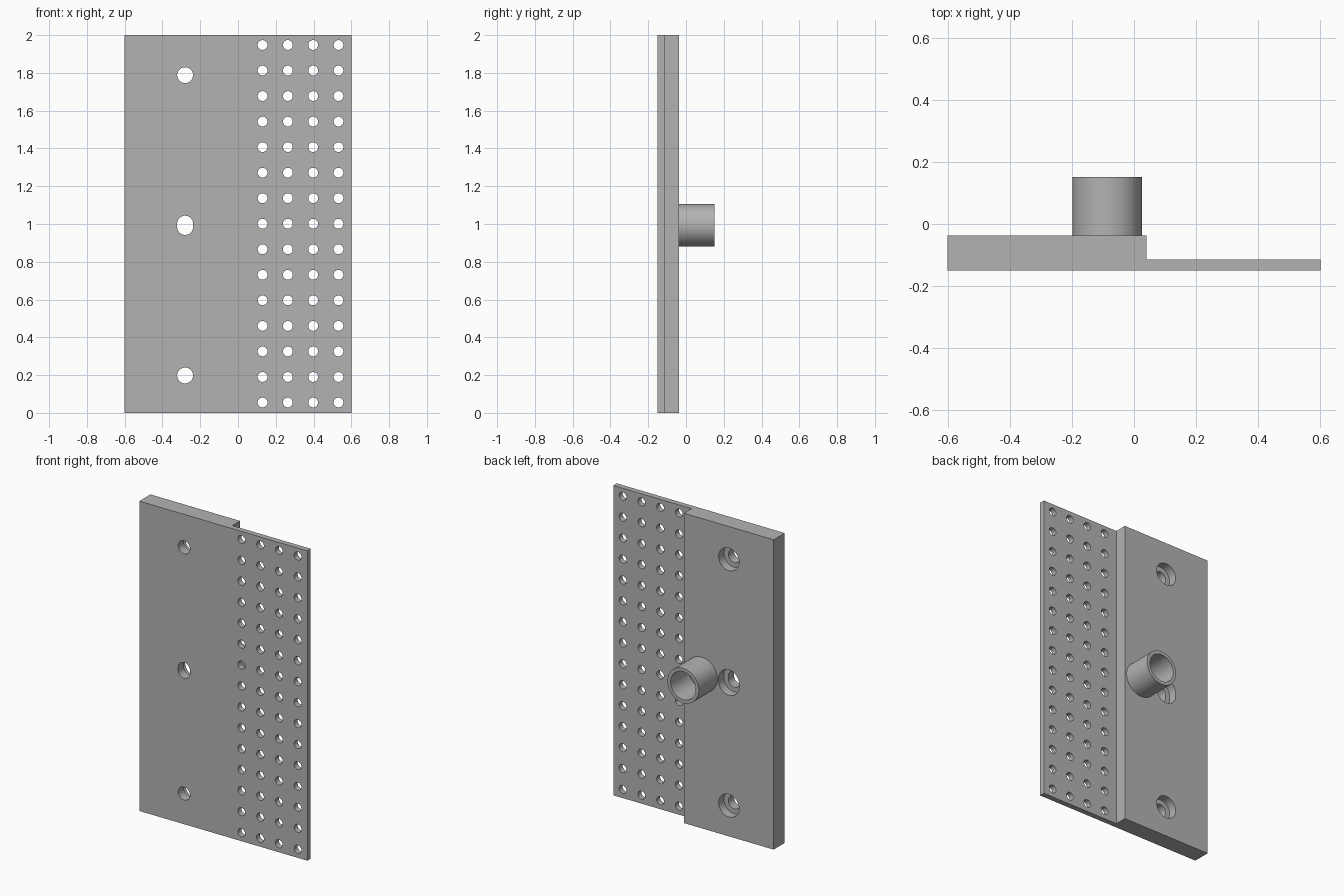
import bpy, bmesh, math
from mathutils import Vector

cube = bpy.data.objects.get("Cube")
if cube:
    bpy.data.objects.remove(cube, do_unlink=True)

FRONT, STEP, BACK, TUBE_END = -0.15, -0.115, -0.037, 0.152
MID_Z = 0.993

grey = bpy.data.materials.new("plain grey")
grey.use_nodes = True
colour = (0.45, 0.45, 0.45, 1)
grey.diffuse_color = colour
grey.node_tree.nodes["Principled BSDF"].inputs["Base Color"].default_value = colour


def make_object(name, bm):
    bmesh.ops.recalc_face_normals(bm, faces=bm.faces)
    mesh = bpy.data.meshes.new(name)
    bm.to_mesh(mesh)
    bm.free()
    mesh.materials.append(grey)
    obj = bpy.data.objects.new(name, mesh)
    bpy.context.collection.objects.link(obj)
    return obj


def extrude_outline(bm, points, direction):
    face = bm.faces.new([bm.verts.new(p) for p in points])
    result = bmesh.ops.extrude_face_region(bm, geom=[face], use_keep_orig=True)
    moved = [v for v in result["geom"] if isinstance(v, bmesh.types.BMVert)]
    bmesh.ops.translate(bm, verts=moved, vec=direction)


def add_pin(bm, x, z, radius, y0, y1, stretch=0.0, sides=32):
    """Round or slotted prism along y; stretch lengthens it in z."""
    points = []
    for i in range(sides):
        a = 2 * math.pi * (i + 0.5) / sides
        shift = math.copysign(stretch, math.sin(a))
        points.append((x + radius * math.cos(a), y0, z + radius * math.sin(a) + shift))
    extrude_outline(bm, points, Vector((0, y1 - y0, 0)))


def smooth(obj):
    bpy.ops.object.select_all(action="DESELECT")
    obj.select_set(True)
    bpy.context.view_layer.objects.active = obj
    bpy.ops.object.shade_smooth_by_angle(angle=math.radians(30))


def cut(obj, cutter):
    mod = obj.modifiers.new("cut", "BOOLEAN")
    mod.operation = "DIFFERENCE"
    mod.solver = "EXACT"
    mod.object = cutter
    bpy.context.view_layer.objects.active = obj
    bpy.ops.object.modifier_apply(modifier=mod.name)
    bpy.data.objects.remove(cutter, do_unlink=True)


# Stepped plate: thick mounting side and thin perforated side
bm = bmesh.new()
profile = [(-0.6, FRONT), (0.6, FRONT), (0.6, STEP), (0.04, STEP), (0.04, BACK), (-0.6, BACK)]
extrude_outline(bm, [(x, y, 0) for x, y in profile], Vector((0, 0, 2)))
plate = make_object("stepped_plate", bm)

# Screw holes (the middle one is a slot) and the grid of small holes
screws = [(MID_Z - 0.795, 0), (MID_Z, 0.009), (MID_Z + 0.795, 0)]
holes = bmesh.new()
bores = bmesh.new()
for z, stretch in screws:
    add_pin(holes, -0.28, z, 0.042, -0.3, 0.1, stretch)
    add_pin(bores, -0.28, z, 0.073, BACK - 0.055, 0.1, stretch)
for col in range(4):
    for row in range(15):
        add_pin(holes, 0.13 + 0.134 * col, 0.055 + 0.1352 * row, 0.026, -0.3, 0.1, sides=24)
cut(plate, make_object("hole_cutter", holes))
cut(plate, make_object("counterbore_cutter", bores))
smooth(plate)

# Hollow tube standing on the back of the thick side
bm = bmesh.new()
sides = 64
rings = []
for radius, y in [(0.112, BACK), (0.112, TUBE_END), (0.09, TUBE_END), (0.09, BACK)]:
    rings.append([bm.verts.new((-0.086 + radius * math.cos(2 * math.pi * i / sides), y,
                                MID_Z + radius * math.sin(2 * math.pi * i / sides)))
                  for i in range(sides)])
for a, b in zip(rings, rings[1:]):
    for i in range(sides):
        j = (i + 1) % sides
        bm.faces.new((a[i], a[j], b[j], b[i]))
smooth(make_object("back_tube", bm))
